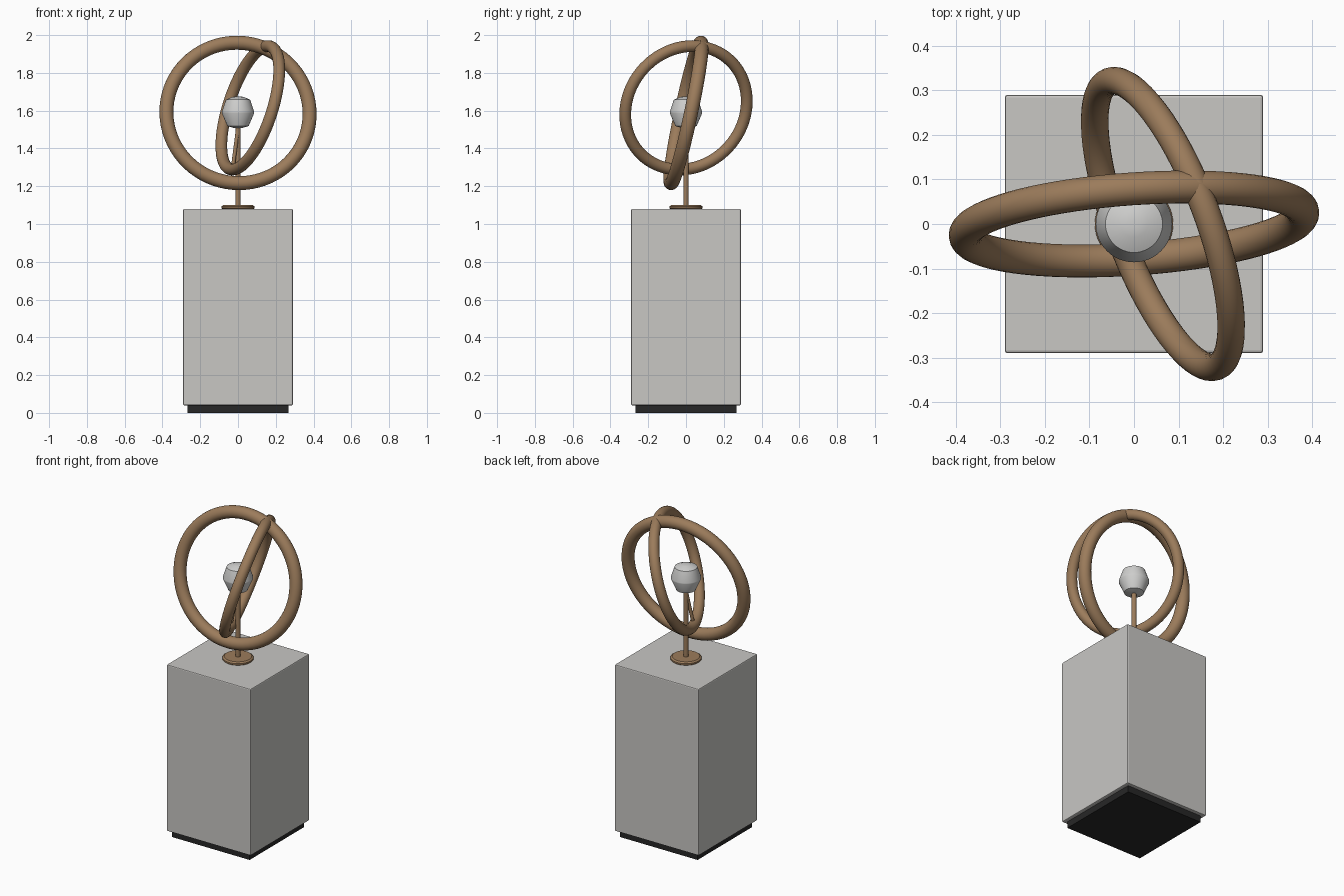
import bpy, math
from mathutils import Vector

if "Cube" in bpy.data.objects:
    bpy.data.objects.remove(bpy.data.objects["Cube"])


def material(name, rgb):
    m = bpy.data.materials.new(name)
    m.diffuse_color = (*rgb, 1)
    m.use_nodes = True
    m.node_tree.nodes["Principled BSDF"].inputs["Base Color"].default_value = m.diffuse_color
    return m


STONE = material("pale stone", (0.58, 0.57, 0.55))
BLACK = material("black base", (0.02, 0.02, 0.02))
BRONZE = material("bronze", (0.33, 0.20, 0.105))
STEEL = material("polished steel", (0.62, 0.62, 0.61))


def finish(name, mat, angle=None):
    o = bpy.context.object
    o.name = name
    o.data.materials.append(mat)
    if angle:
        bpy.ops.object.shade_smooth_by_angle(angle=math.radians(angle))
    return o


def box(name, mat, w, z0, z1, bevel=0):
    bpy.ops.mesh.primitive_cube_add(size=1, location=(0, 0, (z0 + z1) / 2))
    o = bpy.context.object
    o.scale = (w, w, z1 - z0)
    bpy.ops.object.transform_apply(scale=True)
    finish(name, mat)
    if bevel:
        b = o.modifiers.new("bevel", 'BEVEL')
        b.width, b.segments = bevel, 2


def rod(name, mat, a, b, r):
    a, b = Vector(a), Vector(b)
    d = b - a
    bpy.ops.mesh.primitive_cylinder_add(
        vertices=24, radius=r, depth=d.length, location=(a + b) / 2,
        rotation=d.to_track_quat('Z', 'Y').to_euler())
    finish(name, mat, 40)


def ring(name, centre, normal, R, r):
    bpy.ops.mesh.primitive_torus_add(
        major_segments=72, minor_segments=20, major_radius=R, minor_radius=r,
        location=centre, rotation=Vector(normal).to_track_quat('Z', 'Y').to_euler())
    finish(name, BRONZE, 60)


def lathe(name, mat, profile, n=48):
    verts, faces = [], []
    for r, z in profile:
        for i in range(n):
            t = 2 * math.pi * i / n
            verts.append((r * math.cos(t), r * math.sin(t), z))
    for k in range(len(profile) - 1):
        for i in range(n):
            j = (i + 1) % n
            faces.append((k * n + i, k * n + j, (k + 1) * n + j, (k + 1) * n + i))
    faces.append(tuple(reversed(range(n))))
    faces.append(tuple(range((len(profile) - 1) * n, len(profile) * n)))
    me = bpy.data.meshes.new(name)
    me.from_pydata(verts, [], faces)
    o = bpy.data.objects.new(name, me)
    bpy.context.collection.objects.link(o)
    bpy.ops.object.select_all(action='DESELECT')
    bpy.context.view_layer.objects.active = o
    o.select_set(True)
    finish(name, mat, 28)


# Pedestal
box("recessed_base", BLACK, 0.535, 0, 0.045)
box("plinth", STONE, 0.58, 0.04, 1.08, 0.006)

# Stem with its foot and struts carrying the rings
lathe("stem_foot", BRONZE, [(0.08, 1.078), (0.088, 1.084), (0.088, 1.093), (0.078, 1.1)])
rod("stem", BRONZE, (0, 0, 1.09), (0, 0, 1.53), 0.014)
rod("inner_ring_strut", BRONZE, (-0.029, -0.035, 1.288), (0, 0, 1.51), 0.01)

# Tilted rings
t, a = math.radians(12), math.radians(4)
ring("outer_ring", (0, 0, 1.588),
     (math.sin(a) * math.cos(t), -math.cos(a) * math.cos(t), math.sin(t)), 0.38, 0.037)
ring("inner_ring", (0.065, 0, 1.615), (0.894, 0.338, -0.294), 0.342, 0.031)

# Faceted core
lathe("core", STEEL, [(0.02, 1.508), (0.056, 1.518), (0.086, 1.588),
                      (0.086, 1.594), (0.064, 1.658), (0.03, 1.673), (0.008, 1.675)])
